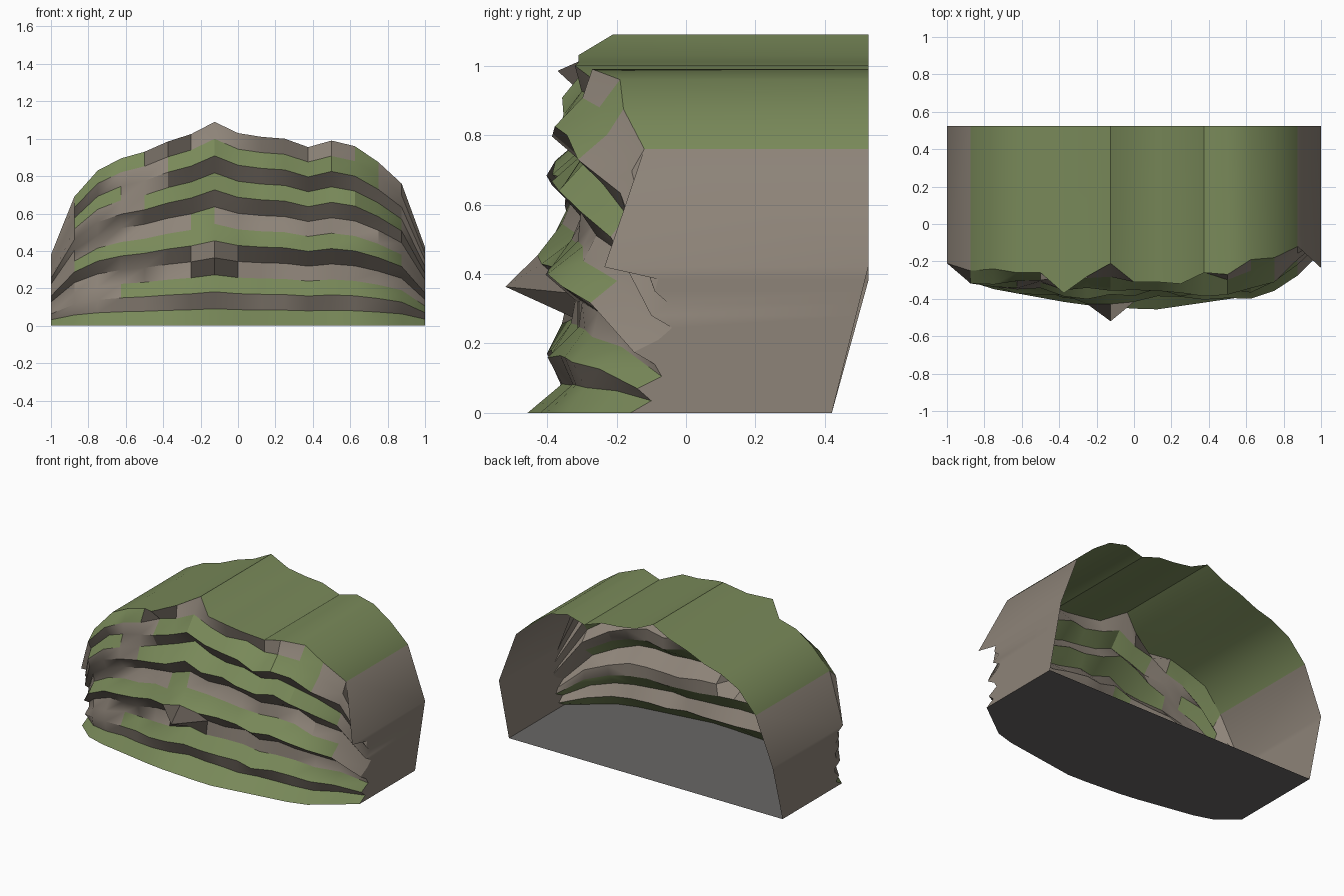
import bpy, bmesh, math, random

if "Cube" in bpy.data.objects:
    bpy.data.objects.remove(bpy.data.objects["Cube"])

random.seed(4)
ROWS, COLS = 12, 16

# Outline of the cliff: crest height and crest depth per column
CREST_Z = [.38, .69, .83, .895, .93, .985, 1.025, 1.09, 1.03, 1.01, 1.0, .955, .99, .96, .875, .76, .42]
CREST_Y = [-.21, -.25, -.24, -.26, -.26, -.37, -.28, -.21, -.31, -.31, -.32, -.26, -.27, -.19, -.18, -.12, -.235]

# Rock strata: depth profiles from foot to crest (hundredths) at a few x positions
STRATA = [
    (-1.0, [20, 14, 17, 13, 13, 18, 14, 13, 17, 13, 17, 15, 21]),
    (-.85, [33, 27, 32, 28, 27, 33, 29, 28, 30, 34, 28, 34, 25]),
    (-.30, [43, 35, 39, 35, 33, 41, 36, 30, 38, 29, 36, 29, 30]),
    (.10, [46, 36, 40, 33, 31, 40, 33, 29, 37, 28, 37, 29, 31]),
    (.72, [37, 29, 35, 29, 28, 38, 31, 28, 36, 28, 36, 27, 20]),
    (1.0, [16, 10, 14, 7, 9, 15, 8, 4, 10, 5, 9, 8, 23]),
]


def strata_depth(x, row):
    for (xa, a), (xb, b) in zip(STRATA, STRATA[1:]):
        if x <= xb:
            t = (x - xa) / (xb - xa)
            return -(a[row] * (1 - t) + b[row] * t) / 100


def material(name, rgb):
    m = bpy.data.materials.new(name)
    m.diffuse_color = (*rgb, 1)
    m.use_nodes = True
    m.node_tree.nodes["Principled BSDF"].inputs["Base Color"].default_value = m.diffuse_color
    return m


bm = bmesh.new()

# Layered front face vertices
front = []
for i in range(ROWS + 1):
    line = []
    for j in range(COLS + 1):
        x = -1 + 2 * j / COLS
        y = strata_depth(x, i)
        if i == ROWS:
            y = CREST_Y[j]
        elif 0 < i and 0 < j < COLS:
            y += random.uniform(-.025, .025)
        if (i, j) == (4, 7):
            y = -.52                      # jutting rock
        line.append(bm.verts.new((x, y, CREST_Z[j] * i / ROWS)))
    front.append(line)

# Open back rim: crest and sides run straight back, foot stops a little earlier
BACK, FOOT = .525, .42
back_top = [bm.verts.new((v.co.x, BACK, v.co.z)) for v in front[ROWS]]
back_foot = [bm.verts.new((v.co.x, FOOT, 0)) for v in front[0]]


def back_side(j, top, foot):
    mid = [bm.verts.new(foot.co.lerp(top.co, i / ROWS)) for i in range(1, ROWS)]
    return [foot] + mid + [top]


back_left = back_side(0, back_top[0], back_foot[0])
back_right = back_side(COLS, back_top[COLS], back_foot[COLS])

# Front, sides, top and floor skins
for i in range(ROWS):
    for j in range(COLS):
        bm.faces.new((front[i][j], front[i][j + 1], front[i + 1][j + 1], front[i + 1][j]))
    bm.faces.new((front[i][COLS], back_right[i], back_right[i + 1], front[i + 1][COLS]))
    bm.faces.new((front[i + 1][0], back_left[i + 1], back_left[i], front[i][0]))
for j in range(COLS):
    bm.faces.new((front[ROWS][j], front[ROWS][j + 1], back_top[j + 1], back_top[j]))
    bm.faces.new((back_foot[j], back_foot[j + 1], front[0][j + 1], front[0][j]))

# Grass on up-facing surfaces, stone elsewhere, grey floor
bm.normal_update()
for f in bm.faces:
    f.material_index = 2 if f.normal.z < -.99 else int(f.normal.z > .45)

mesh = bpy.data.meshes.new("cliff")
bm.to_mesh(mesh)
bm.free()
mesh.materials.append(material("stone", (.27, .23, .19)))
mesh.materials.append(material("grass", (.19, .25, .10)))
mesh.materials.append(material("floor_stone", (.14, .135, .13)))
cliff = bpy.data.objects.new("cliff", mesh)
bpy.context.collection.objects.link(cliff)
bpy.context.view_layer.objects.active = cliff
cliff.select_set(True)
bpy.ops.object.shade_smooth_by_angle(angle=math.radians(30))
